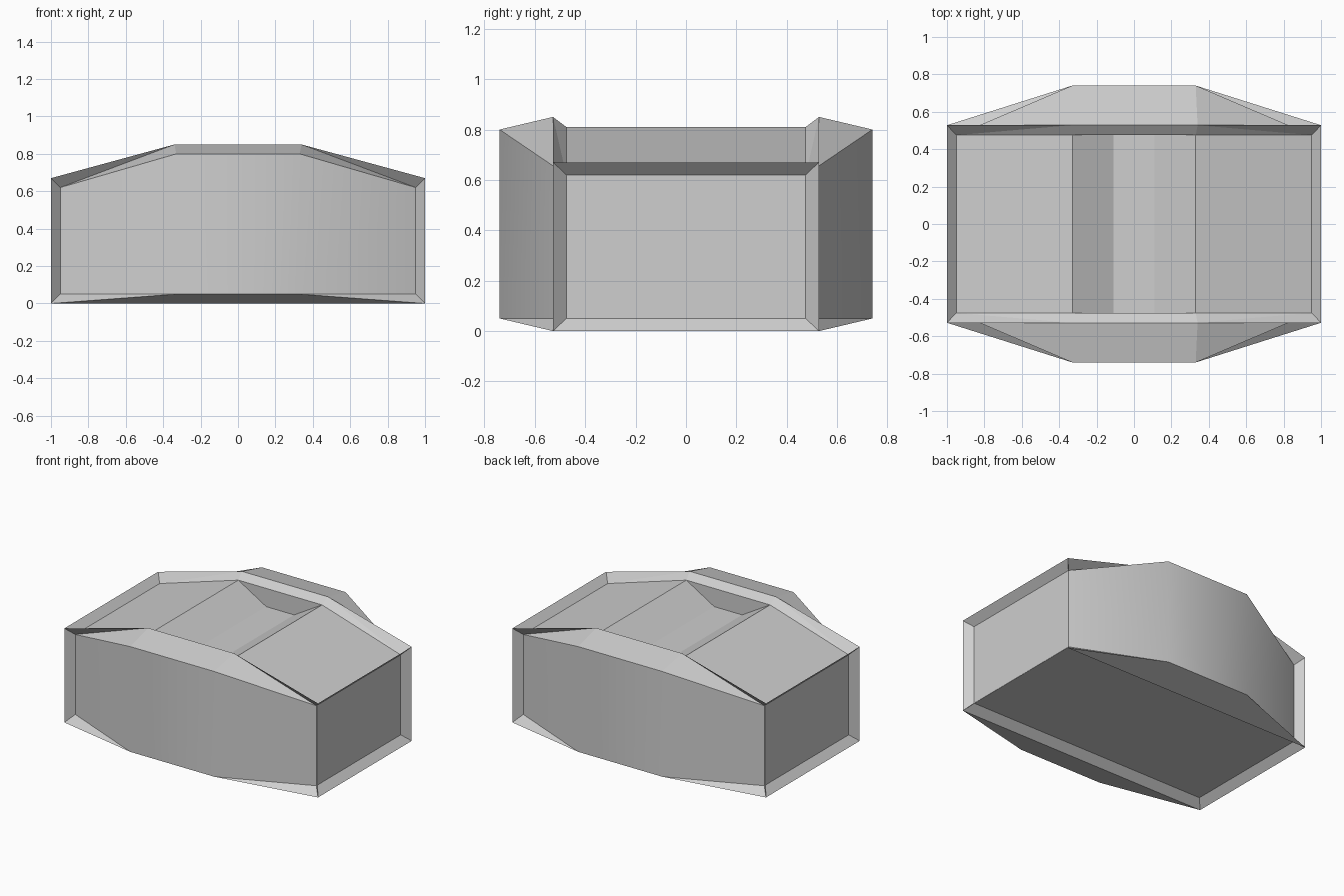
import bpy, bmesh
from mathutils import Vector

if "Cube" in bpy.data.objects:
    bpy.data.objects.remove(bpy.data.objects["Cube"])

grey = bpy.data.materials.new("light grey")
grey.diffuse_color = (0.62, 0.62, 0.62, 1)
grey.use_nodes = True
grey.node_tree.nodes["Principled BSDF"].inputs["Base Color"].default_value = grey.diffuse_color

# Key points of one quarter (x >= 0, y <= 0)
P = {
    "A": (1.0, -0.528, 0.67), "B": (0.34, -0.528, 0.85),    # top rim
    "E": (1.0, -0.528, 0.0), "F": (0.34, -0.528, 0.0),      # bottom rim
    "C": (0.95, -0.475, 0.62), "c": (0.95, -0.475, 0.05),   # panel corners
    "D": (0.33, -0.74, 0.80), "d": (0.33, -0.74, 0.05),     # bulged front
    "T": (0.33, -0.475, 0.81), "G": (0.11, -0.475, 0.68),   # roof and channel
}


def pt(key):
    """Letter = point; 'x' / 'y' suffix drops it on the x = 0 / y = 0 plane."""
    v = Vector(P[key[0]])
    if "x" in key[1:]:
        v.x = 0
    if "y" in key[1:]:
        v.y = 0
    return v


def build(name, faces, both_sides=False):
    bm = bmesh.new()
    centre = Vector((0.3, -0.25, 0.35))
    for spec in faces:
        flip = spec.startswith("-")
        co = [pt(k) for k in spec.lstrip("-").split()]
        f = bm.faces.new([bm.verts.new(c) for c in co])
        f.normal_update()
        outward = f.normal.dot(f.calc_center_median() - centre) > 0
        if outward == flip:
            f.normal_flip()
        if both_sides:
            order = [v.co.copy() for v in reversed(f.verts[:])]
            bm.faces.new([bm.verts.new(c) for c in order])
    if not both_sides:
        bmesh.ops.remove_doubles(bm, verts=bm.verts[:], dist=0.0005)
    me = bpy.data.meshes.new(name)
    bm.to_mesh(me)
    bm.free()
    me.materials.append(grey)
    ob = bpy.data.objects.new(name, me)
    bpy.context.collection.objects.link(ob)
    mod = ob.modifiers.new("mirror", "MIRROR")
    mod.use_axis = (True, True, False)
    bpy.context.view_layer.objects.active = ob
    bpy.ops.object.select_all(action="DESELECT")
    ob.select_set(True)
    bpy.ops.object.modifier_apply(modifier=mod.name)
    return ob


# Side, bottom and bulged front and back panels
shell = build("shell_panels", [
    "C c cy Cy", "c cx cxy cy",
    "C D d c", "D Dx dx d",
])
bpy.ops.object.shade_smooth_by_angle(angle=0.52)

# Roof slopes with the sunken channel and its end walls
build("roof_channel", [
    "C T Ty Cy", "T G Gy Ty", "G Gx Gxy Gy", "-T G Gx Tx",
])

# Sloping flanges around the front and back panels
build("front_back_flanges", [
    "C B T", "B T Tx Bx",
    "B C D", "B D Dx Bx",
    "E F d", "E d c", "F d dx Fx",
    "E c cx Fx F",
])

# Thin raised fins along the outer edges
build("edge_fins", [
    "A B C", "A E c C", "A C Cy Ay", "E c cy Ey",
], both_sides=True)
